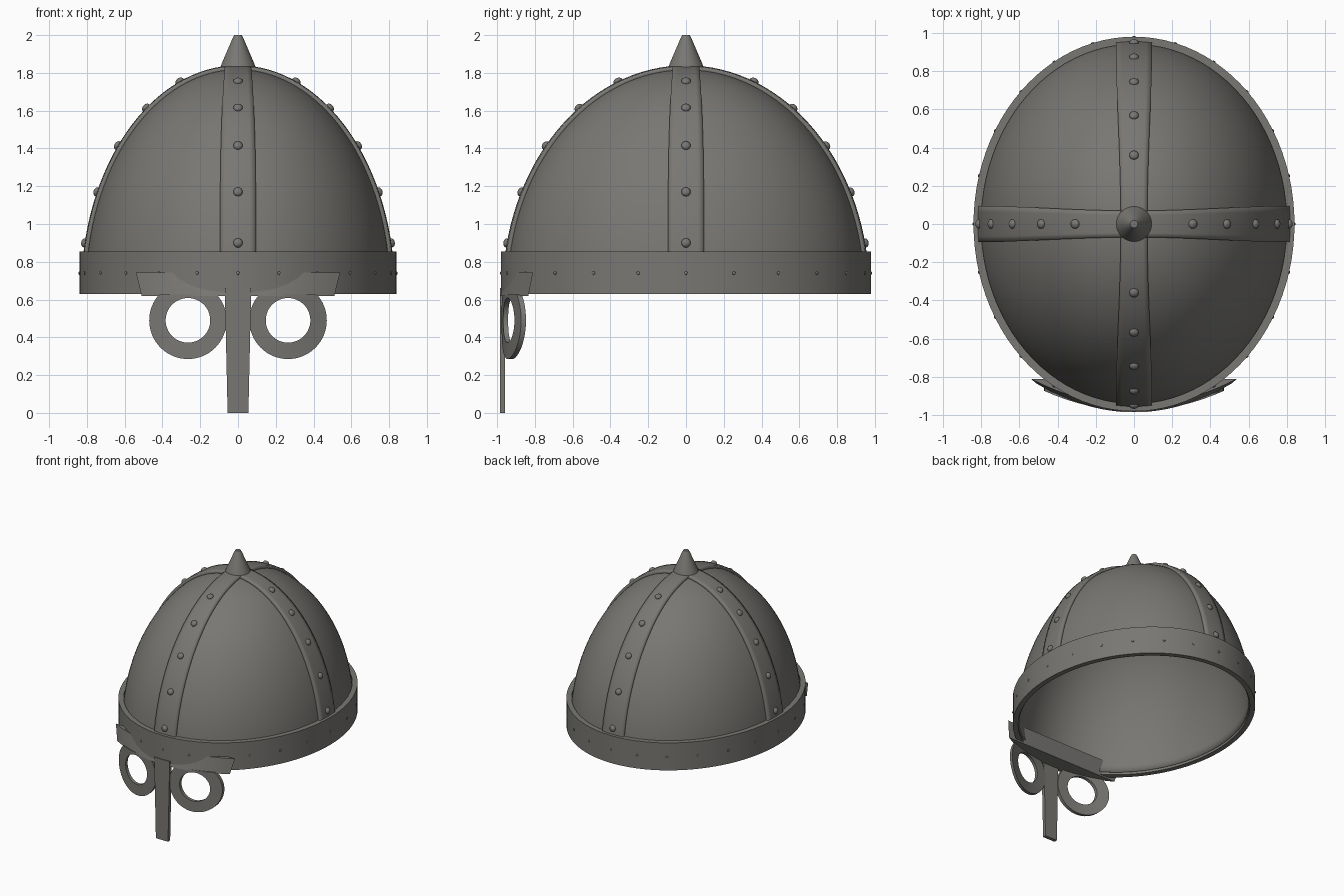
import bpy, bmesh, math
from mathutils import Vector, Matrix

if "Cube" in bpy.data.objects:
    bpy.data.objects.remove(bpy.data.objects["Cube"])

iron = bpy.data.materials.new("dark iron")
iron.diffuse_color = (0.19, 0.185, 0.172, 1)
iron.use_nodes = True
iron.node_tree.nodes["Principled BSDF"].inputs["Base Color"].default_value = iron.diffuse_color
ZC = 0.65                     # height of the dome's widest level
A, B, H = 0.83, 0.97, 1.19    # outer half sizes of the crossing bands


def add(name, verts, faces, angle=35, solid=0):
    me = bpy.data.meshes.new(name)
    me.from_pydata(verts, [], faces)
    bm = bmesh.new()
    bm.from_mesh(me)
    bmesh.ops.remove_doubles(bm, verts=bm.verts, dist=1e-5)
    bmesh.ops.recalc_face_normals(bm, faces=bm.faces)
    bm.to_mesh(me)
    bm.free()
    ob = bpy.data.objects.new(name, me)
    bpy.context.collection.objects.link(ob)
    me.materials.append(iron)
    if solid:
        m = ob.modifiers.new("thickness", 'SOLIDIFY')
        m.thickness = solid
        m.offset = -1
    bpy.ops.object.select_all(action='DESELECT')
    ob.select_set(True)
    bpy.context.view_layer.objects.active = ob
    bpy.ops.object.shade_smooth_by_angle(angle=math.radians(angle))
    return ob


def lathe(name, profile, n=96, closed=False, solid=0):
    """Profile points are (x radius, y radius, z)."""
    verts = [(rx * math.cos(2 * math.pi * i / n), ry * math.sin(2 * math.pi * i / n), z)
             for rx, ry, z in profile for i in range(n)]
    k = len(profile)
    faces = [(j * n + i, j * n + (i + 1) % n, (j + 1) % k * n + (i + 1) % n, (j + 1) % k * n + i)
             for j in range(k if closed else k - 1) for i in range(n)]
    return add(name, verts, faces, solid=solid)


# Hollow dome
dome = []
for i in range(33):
    t = math.pi / 2 * i / 32
    c = max(math.cos(t), 0.004)
    dome.append((0.81 * c, 0.95 * c, ZC + 1.17 * math.sin(t)))
lathe("dome", dome, solid=0.02)

# Rim band
lathe("rim_band", [(0.84, 0.98, 0.63), (0.84, 0.98, 0.855),
                   (0.80, 0.94, 0.855), (0.80, 0.94, 0.63)], closed=True)

# Spike on the crown
lathe("crown_spike", [(0.001, 0.001, 1.82), (0.095, 0.095, 1.825), (0.088, 0.088, 1.845),
                      (0.028, 0.028, 1.985), (0.02, 0.02, 2.0), (0.001, 0.001, 2.0)], n=32)


# Crossing bands over the dome
def cross_band(name, along_x):
    n, m = 64, 6
    verts, faces = [], []
    for i in range(n + 1):
        t = math.pi * i / n
        w = 0.096 - 0.026 * math.sin(t) ** 4
        for j in range(m + 1):
            u = w * (2 * j / m - 1)
            d = (math.cos(t), u / B, math.sin(t)) if along_x else (u / A, math.cos(t), math.sin(t))
            d = Vector(d).normalized()
            verts.append((A * d.x, B * d.y, ZC + H * d.z))
    for i in range(n):
        for j in range(m):
            a = i * (m + 1) + j
            faces.append((a, a + 1, a + m + 2, a + m + 1))
    ob = add(name, verts, faces)
    bm = bmesh.new()
    bm.from_mesh(ob.data)
    bm.normal_update()
    if sum(f.normal.z for f in bm.faces) < 0:
        bmesh.ops.reverse_faces(bm, faces=bm.faces)
    bm.to_mesh(ob.data)
    bm.free()
    s = ob.modifiers.new("thickness", 'SOLIDIFY')
    s.thickness = 0.03
    s.offset = -1


cross_band("side_to_side_band", True)
cross_band("front_to_back_band", False)


# Rivets
def rivets(name, spots, r, flat):
    bm = bmesh.new()
    for p, nrm in spots:
        rot = Vector(nrm).to_track_quat('Z', 'Y').to_matrix().to_4x4()
        bmesh.ops.create_uvsphere(bm, u_segments=14, v_segments=8, radius=r,
                                  matrix=Matrix.Translation(p) @ rot @ Matrix.Diagonal((1, 1, flat, 1)))
    verts = [v.co[:] for v in bm.verts]
    faces = [[v.index for v in f.verts] for f in bm.faces]
    bm.free()
    add(name, verts, faces, 60)


spots = []
for z in (0.90, 1.17, 1.415, 1.615, 1.755):
    s = (z - ZC) / H
    c = math.sqrt(1 - s * s)
    for k in (-1, 1):
        spots.append(((k * A * c, 0, z), (k * c / A, 0, s / H)))
        spots.append(((0, k * B * c, z), (0, k * c / B, s / H)))
rivets("band_rivets", spots, 0.025, 0.75)
spots = []
for i in range(24):
    t = math.pi * i / 12
    c, s = math.cos(t), math.sin(t)
    spots.append(((0.84 * c, 0.98 * s, 0.74), (c / 0.84, s / 0.98, 0)))
rivets("rim_rivets", spots, 0.009, 0.5)


# Eye rings, bent round the face
def eye_ring(name, side):
    n = 64
    verts, faces = [], []
    for i in range(n):
        t = 2 * math.pi * i / n
        for r, back in ((0.205, 0), (0.118, 0), (0.118, 1), (0.205, 1)):
            x = 0.265 + r * math.cos(t)
            z = min(0.49 + r * math.sin(t), 0.628)
            y = -0.978 + 0.105 * (x / 0.47) ** 2 + 0.026 * back
            verts.append((side * x, y, z))
        for j in range(4):
            a, b = i * 4, (i + 1) % n * 4
            faces.append((a + j, a + (j + 1) % 4, b + (j + 1) % 4, b + j))
    add(name, verts, faces)


eye_ring("left_eye_ring", -1)
eye_ring("right_eye_ring", 1)

# Brow plate: curved front, straight back, leaning ends
n = 32
verts = []
for hw, y0, y1, z in ((0.51, -0.985, -0.835, 0.618), (0.54, -0.95, -0.81, 0.742)):
    for i in range(n + 1):
        f = 2 * i / n - 1
        verts.append((hw * f, y0 + (y1 - y0) * f * f, z))
faces = [(i, i + 1, n + 2 + i, n + 1 + i) for i in range(n)]
faces += [tuple(range(n + 1)), tuple(range(n + 1, 2 * n + 2)), (0, n, 2 * n + 1, n + 1)]
add("brow_plate", verts, faces, 30)

# Nose guard, narrowing downwards
verts = [(sx * w, y, z) for w, z in ((0.055, 0.0), (0.07, 0.66))
         for sx, y in ((-1, -0.985), (1, -0.985), (1, -0.957), (-1, -0.957))]
add("nose_guard", verts, [(0, 1, 2, 3), (4, 5, 6, 7)] +
    [(i, (i + 1) % 4, 4 + (i + 1) % 4, 4 + i) for i in range(4)])
